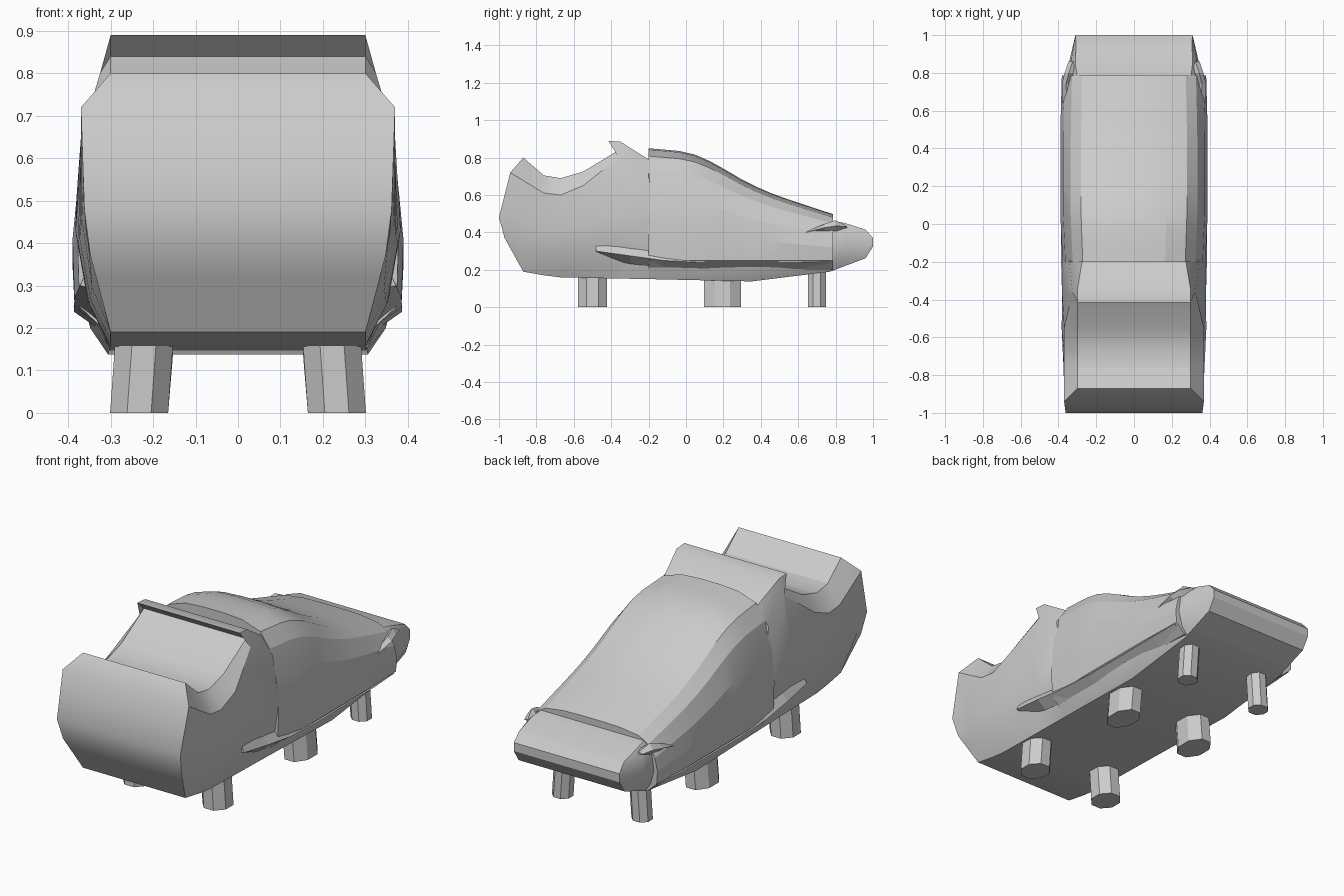
import bpy, bmesh, math

if "Cube" in bpy.data.objects:
    bpy.data.objects.remove(bpy.data.objects["Cube"])

grey = bpy.data.materials.new("plain_grey")
grey.diffuse_color = (0.6, 0.6, 0.6, 1)
grey.use_nodes = True
grey.node_tree.nodes["Principled BSDF"].inputs["Base Color"].default_value = grey.diffuse_color


def loft(name, rings, smooth_angle=0):
    """Skin a list of closed rings and cap both ends."""
    bm = bmesh.new()
    loops = [[bm.verts.new(p) for p in ring] for ring in rings]
    for a, b in zip(loops, loops[1:]):
        for i in range(len(a)):
            j = (i + 1) % len(a)
            bm.faces.new((a[i], a[j], b[j], b[i]))
    bm.faces.new(loops[0])
    bm.faces.new(loops[-1])
    bmesh.ops.remove_doubles(bm, verts=bm.verts, dist=0.0005)
    bmesh.ops.dissolve_degenerate(bm, edges=bm.edges, dist=0.0005)
    bmesh.ops.recalc_face_normals(bm, faces=bm.faces)
    mesh = bpy.data.meshes.new(name)
    bm.to_mesh(mesh)
    bm.free()
    ob = bpy.data.objects.new(name, mesh)
    bpy.context.collection.objects.link(ob)
    mesh.materials.append(grey)
    if smooth_angle:
        bpy.ops.object.select_all(action='DESELECT')
        bpy.context.view_layer.objects.active = ob
        ob.select_set(True)
        bpy.ops.object.shade_smooth_by_angle(angle=math.radians(smooth_angle))


def both_sides(half):
    return half + [(-x, y, z) for x, y, z in reversed(half)]


def along(curve, y):
    """Read a value off a polyline of (y, value) points."""
    for (y0, v0), (y1, v1) in zip(curve, curve[1:]):
        if y <= y1:
            return v0 + (v1 - v0) * (y - y0) / (y1 - y0)
    return curve[-1][1]


# Hull outlines along y: keel height, keel, side and shoulder half widths, shoulder height
keel_z = [(-1, .48), (-.97, .37), (-.87, .19), (-.7, .16), (-.18, .15),
          (.35, .138), (.77, .19), (.96, .262), (1, .325)]
keel_x = [(-1, .362), (-.87, .30), (1, .31)]
side_x = [(-1, .362), (-.55, .383), (.77, .365), (.85, .345), (1, .31)]
shoulder_x = [(-1, .362), (-.94, .37), (-.55, .37), (-.36, .325), (-.2, .345), (.77, .35), (1, .31)]
shoulder_z = [(-1, .48), (-.94, .72), (-.76, .61), (-.67, .60), (-.55, .65), (-.36, .80),
              (-.2, .70), (-.18, .60), (.35, .42), (.85, .42), (1, .36)]
# Top edge: y, half width, height, including the overhanging lip
top_edge = [(-1, .362, .48), (-.97, .366, .60), (-.94, .37, .72), (-.87, .30, .80),
            (-.76, .30, .705), (-.67, .30, .69), (-.55, .30, .725), (-.36, .30, .84),
            (-.415, .30, .89), (-.35, .30, .885), (-.20, .275, .79), (-.18, .25, .70),
            (.35, .25, .53), (.77, .30, .465), (.85, .31, .45), (.96, .307, .415), (1, .31, .37)]
rings = []
station = -1
for ty, tx, tz in top_edge:
    station = y = max(station, ty)
    kx, kz, mx = along(keel_x, y), along(keel_z, y), along(side_x, y)
    sx, sz = along(shoulder_x, y), along(shoulder_z, y)
    rings.append(both_sides([(kx, y, kz), (kx * .35 + mx * .65, y, kz + (sz - kz) * .22),
                             (mx, y, kz + (sz - kz) * .55), (sx, y, sz), (tx, ty, tz)]))
loft("hull", rings, 30)

# Domed cover over the rear half, from a crest line and one fading cross-section
crest_z = [(-.20, .850), (0, .832), (.08, .805), (.16, .765), (.30, .682),
           (.40, .632), (.50, .592), (.785, .498)]
width = [(-.2, .97), (.05, 1), (.5, 1), (.785, .98)]
shape = [(.385, 1), (.39, .72), (.375, .45), (.335, .20), (.28, .07), (.17, .012), (.06, 0)]
rings = []
for k in range(13):
    y = -.2 + .985 * k / 12
    w, crest = along(width, y), along(crest_z, y)
    rings.append(both_sides([(.33 * w, y, .20)] +
                            [(x * w, y, crest - f * (crest - .25)) for x, f in shape]))
loft("cover", rings, 12)

# Flared rails (y, edge height, edge x, underside height) and tucked rear folds
rail = [(-.48, .30, .372, .29), (-.30, .275, .384, .225), (-.12, .25, .387, .205),
        (.10, .238, .386, .195), (.60, .24, .384, .198), (.77, .245, .378, .21)]
fold = [(.64, .355, .40, .004), (.74, .36, .425, .02), (.80, .345, .435, .03), (.86, .325, .43, .006)]
for s, label in ((1, "right"), (-1, "left")):
    loft(label + "_rail", [[(s * .35, y, z + .05), (s * x, y, z), (s * .325, y, u), (s * .30, y, z)]
                           for y, z, x, u in rail])
    loft(label + "_fold", [[(s * x, y, z - h), (s * (x + .022), y, z),
                            (s * x, y, z + h), (s * (x - .03), y, z)] for y, x, z, h in fold])

# Six faceted legs, slightly splayed outward
angles = [math.radians(45 * k + 22.5) for k in range(8)]
for part, y, rx, ry, top in (("front", -.50, .074, .085, .21),
                             ("middle", .195, .074, .106, .18),
                             ("rear", .70, .053, .053, .22)):
    for s, label in ((1, "right"), (-1, "left")):
        loft(f"{part}_{label}_leg",
             [[(s * cx + rx * math.cos(a), y + ry * math.sin(a), z) for a in angles]
              for z, cx in ((0, .233), (top, .218))])
